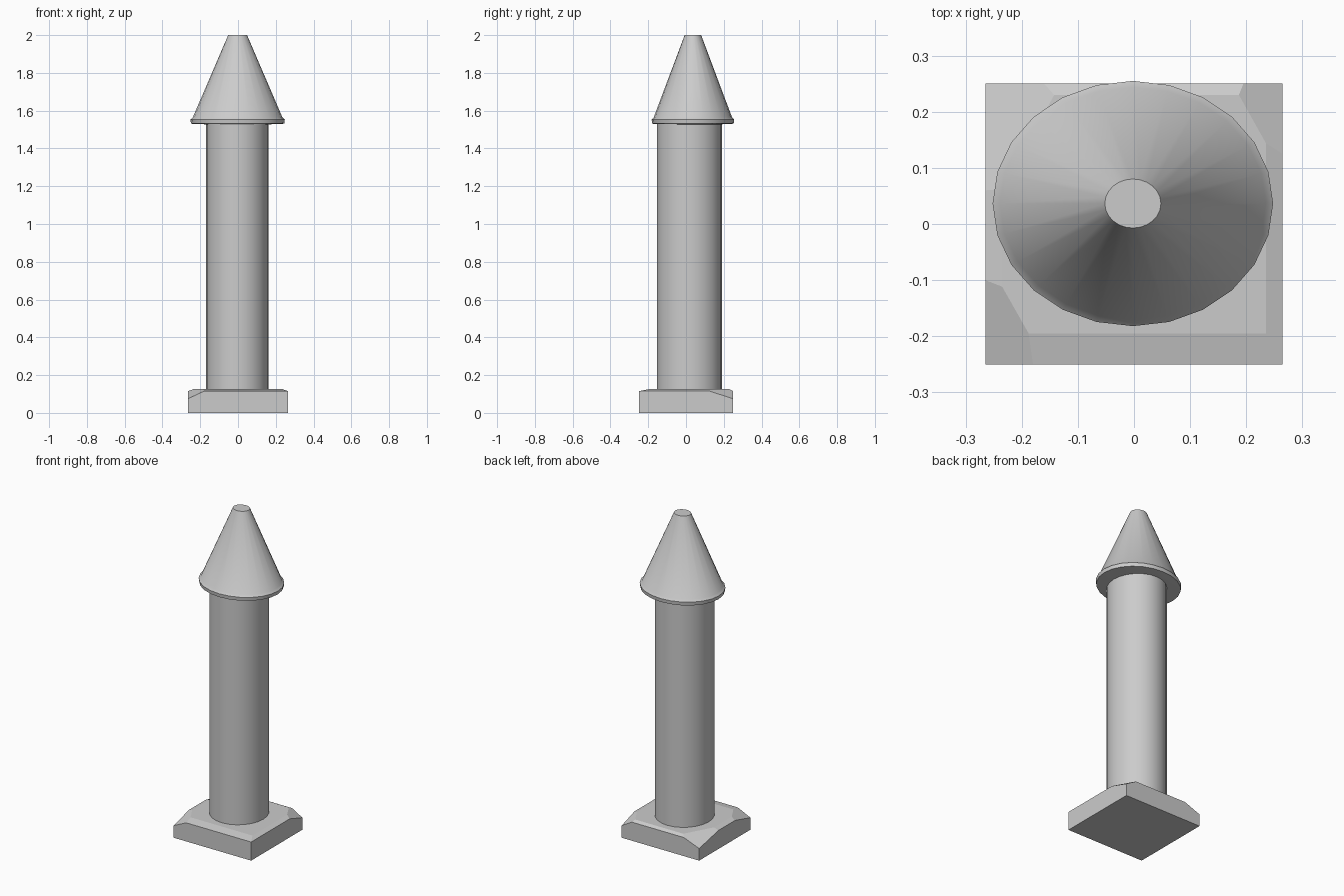
import bpy, bmesh, math

if "Cube" in bpy.data.objects:
    bpy.data.objects.remove(bpy.data.objects["Cube"])

def make_object(name, bm):
    bmesh.ops.recalc_face_normals(bm, faces=bm.faces)
    mesh = bpy.data.meshes.new(name)
    bm.to_mesh(mesh)
    bm.free()
    obj = bpy.data.objects.new(name, mesh)
    bpy.context.collection.objects.link(obj)
    return obj

def smooth(obj):
    bpy.ops.object.select_all(action='DESELECT')
    obj.select_set(True)
    bpy.context.view_layer.objects.active = obj
    bpy.ops.object.shade_smooth_by_angle(angle=math.radians(35))

def lathe(name, profile, center, y_scale, sides=24):
    """Capped elliptical solid of revolution; profile is (radius, z)."""
    bm = bmesh.new()
    rings = []
    for r, z in profile:
        rings.append([bm.verts.new((
            center[0] + r * math.sin(2 * math.pi * i / sides),
            center[1] + r * y_scale * math.cos(2 * math.pi * i / sides), z))
            for i in range(sides)])
    for a, b in zip(rings, rings[1:]):
        for i in range(sides):
            j = (i + 1) % sides
            bm.faces.new((a[i], a[j], b[j], b[i]))
    bm.faces.new(rings[0])
    bm.faces.new(rings[-1])
    smooth(make_object(name, bm))

# Square plinth with a shallow sloped top
X, Y, EDGE, TOP = 0.265, 0.25, 0.115, 0.126
bm = bmesh.new()
bmesh.ops.create_cube(bm, size=1)
for v in bm.verts:
    if v.co.z < 0:
        v.co = (math.copysign(X, v.co.x), math.copysign(Y, v.co.y), 0)
    else:
        v.co = (math.copysign(X, v.co.x), math.copysign(Y, v.co.y), EDGE)
top = max(bm.faces, key=lambda f: f.calc_center_median().z)
bmesh.ops.inset_region(bm, faces=[top], thickness=0.03, use_even_offset=True)
for v in top.verts:
    v.co = (math.copysign(0.235, v.co.x), 0.23 if v.co.y > 0 else -0.195, TOP)

# Three chipped corners: x sign, y sign, reach along x, reach along y
from mathutils import Vector
for sx, sy, rx, ry in [(1, 1, 0.07, 0.125), (-1, 1, 0.105, 0.19), (-1, -1, 0.085, 0.15)]:
    a = Vector((sx * (X - rx), sy * Y, EDGE))
    b = Vector((sx * X, sy * (Y - ry), EDGE))
    c = Vector((sx * X, sy * Y, 0.075))
    n = (b - a).cross(c - a).normalized()
    if n.z < 0:
        n = -n
    cut = bmesh.ops.bisect_plane(bm, geom=bm.verts[:] + bm.edges[:] + bm.faces[:],
                                 plane_co=a, plane_no=n, clear_outer=True)
    edges = [e for e in cut['geom_cut'] if isinstance(e, bmesh.types.BMEdge)]
    bmesh.ops.holes_fill(bm, edges=edges)
make_object("plinth", bm)

# Round shaft, set slightly towards the back
lathe("shaft", [(0.165, 0.10), (0.165, 1.54)], (-0.004, 0.018), 1.045)

# Conical cap with a small rim and a cut-off tip
lathe("cap", [(0.13, 1.526), (0.247, 1.531), (0.25, 1.553), (0.237, 1.565), (0.05, 2.0)],
      (-0.002, 0.0365), 0.874)
